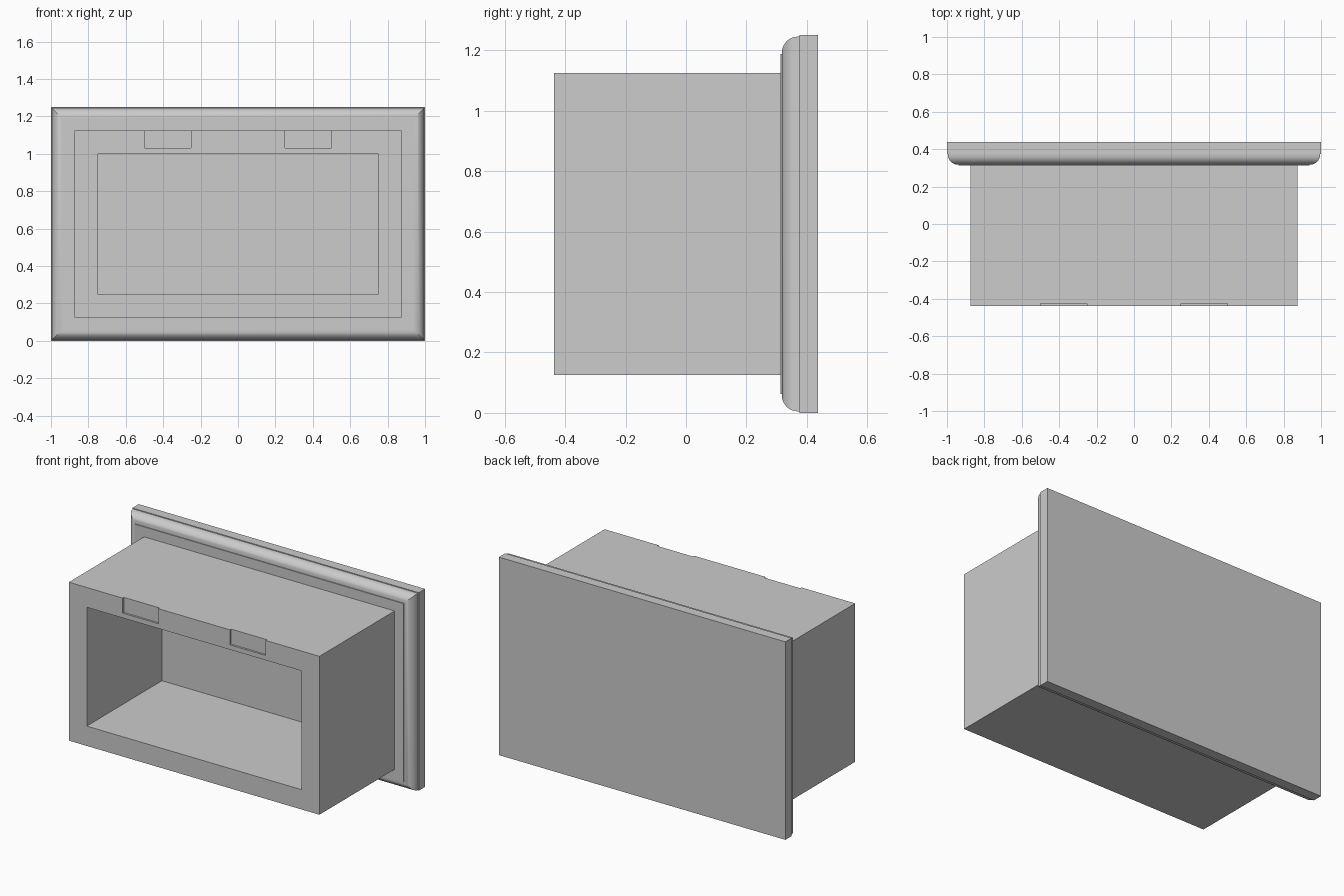
import bpy, bmesh, math

if "Cube" in bpy.data.objects:
    bpy.data.objects.remove(bpy.data.objects["Cube"])

grey = bpy.data.materials.new("light_grey")
grey.diffuse_color = (0.604, 0.604, 0.604, 1)
grey.use_nodes = True
grey.node_tree.nodes["Principled BSDF"].inputs["Base Color"].default_value = grey.diffuse_color


def add_mesh(name, bm):
    bmesh.ops.recalc_face_normals(bm, faces=bm.faces)
    mesh = bpy.data.meshes.new(name)
    bm.to_mesh(mesh)
    bm.free()
    obj = bpy.data.objects.new(name, mesh)
    bpy.context.collection.objects.link(obj)
    mesh.materials.append(grey)
    return obj


def box(name, lo, hi):
    bm = bmesh.new()
    bmesh.ops.create_cube(bm, size=1)
    for v in bm.verts:
        v.co = [lo[i] + (v.co[i] + 0.5) * (hi[i] - lo[i]) for i in range(3)]
    return add_mesh(name, bm)


def select_only(obj):
    bpy.ops.object.select_all(action='DESELECT')
    obj.select_set(True)
    bpy.context.view_layer.objects.active = obj


def cut(target, cutter):
    select_only(target)
    mod = target.modifiers.new("cut", 'BOOLEAN')
    mod.operation = 'DIFFERENCE'
    mod.solver = 'EXACT'
    mod.object = cutter
    bpy.ops.object.modifier_apply(modifier=mod.name)
    bpy.data.objects.remove(cutter)


# Face panel: rectangular rings following a stepped, rounded edge profile
step, radius, steps = 0.005, 0.0525, 10
profile = [(0, 0.4375), (0, 0.375)]
for i in range(steps + 1):
    a = math.pi / 2 * i / steps
    profile.append((step + radius * (1 - math.cos(a)), 0.37 - radius * math.sin(a)))
profile[2] = (step, 0.375)
profile.append((step + radius + 0.005, 0.3175))
profile.append((step + radius + 0.005, 0.3125))

bm = bmesh.new()
rings = []
for inset, y in profile:
    x, z0, z1 = 1 - inset, inset, 1.25 - inset
    rings.append([bm.verts.new(c) for c in
                  ((-x, y, z0), (x, y, z0), (x, y, z1), (-x, y, z1))])
for a, b in zip(rings, rings[1:]):
    for i in range(4):
        j = (i + 1) % 4
        bm.faces.new((a[i], a[j], b[j], b[i]))
bm.faces.new(rings[0])
bm.faces.new(rings[-1])
panel = add_mesh("face_panel", bm)
select_only(panel)
bpy.ops.object.shade_smooth_by_angle(angle=math.radians(25))

# Hollow housing, open at the front, with the panel closing its far end
housing = box("housing", (-0.875, -0.4375, 0.125), (0.875, 0.3125, 1.125))
cut(housing, box("cavity_cutter", (-0.75, -0.6, 0.25), (0.75, 0.5, 1.0)))

# Two shallow notches in the top front rim
for x in (-0.5, 0.25):
    cut(housing, box("notch_cutter", (x, -0.6, 1.03), (x + 0.25, -0.425, 1.3)))
